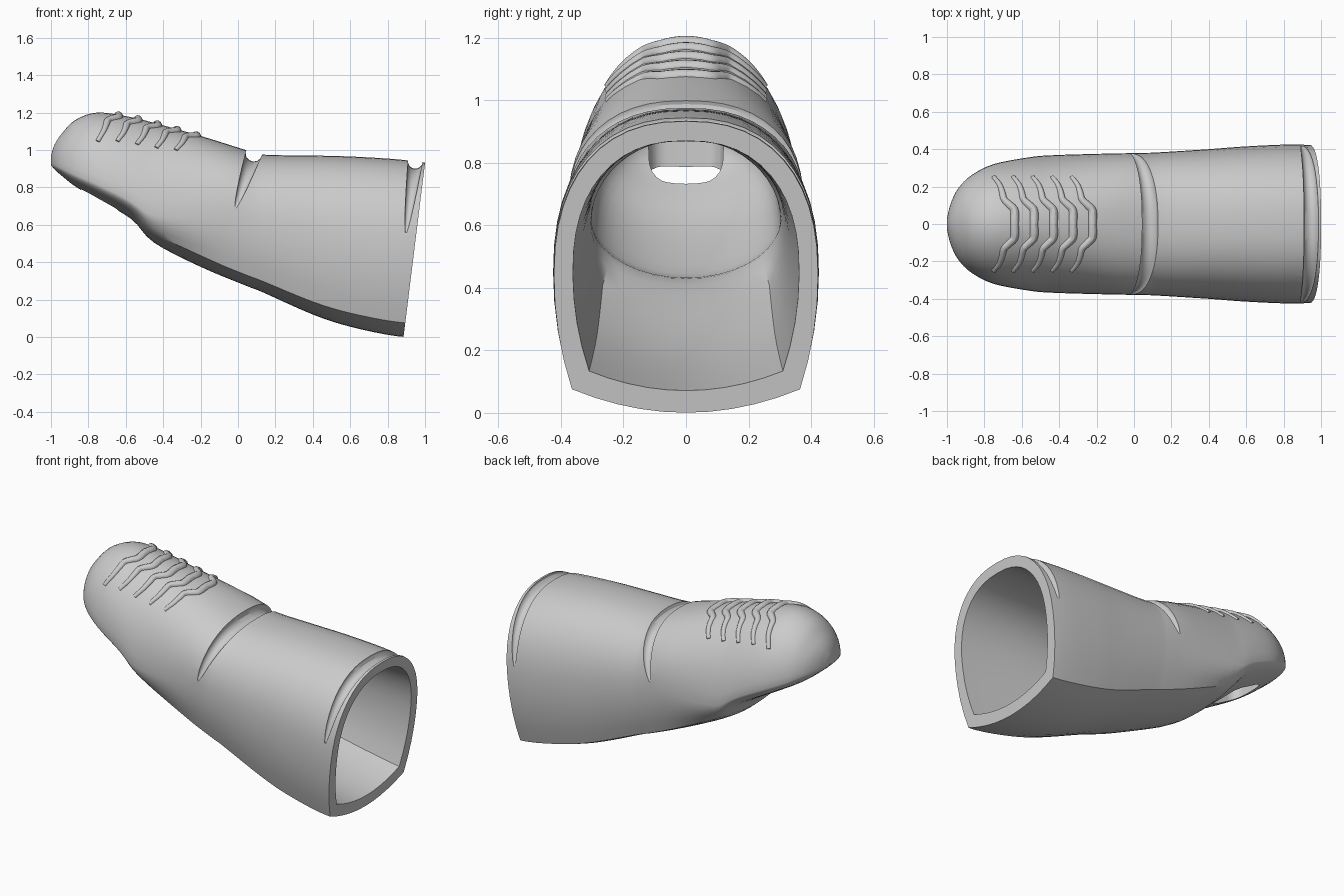
import bpy, bmesh
from math import sin, cos, pi, radians
from mathutils import Vector

if "Cube" in bpy.data.objects:
    bpy.data.objects.remove(bpy.data.objects["Cube"])


def densify(rows, steps=4):
    """Smoothly interpolate rows of numbers."""
    rows = [Vector(r) for r in rows]
    out = []
    for i in range(len(rows) - 1):
        a, b = rows[i], rows[i + 1]
        m0 = (b - rows[i - 1]) / 2 if i else b - a
        m1 = (rows[i + 2] - a) / 2 if i + 2 < len(rows) else b - a
        for k in range(steps):
            t = k / steps
            out.append(a * (2*t**3 - 3*t*t + 1) + m0 * (t**3 - 2*t*t + t)
                       + b * (3*t*t - 2*t**3) + m1 * (t**3 - t*t))
    return out + [rows[-1]]


def stations(rows, start, end, roundness, drop):
    """Sections of (x, half width, top, bottom, roundness, widest height, arch power)."""
    out = []
    for x, w, top, bottom in densify(rows):
        t = min(max((start - x) / (start - end), 0), 1)
        mid = bottom + (0.47 - drop * t) * (top - bottom)
        out.append(Vector((x, w, top, bottom, roundness * t, mid, 2.35 - 0.4 * t)))
    return out


def station_at(sections, x):
    for a, b in zip(sections, sections[1:]):
        if x <= b[0]:
            return a.lerp(b, (x - a[0]) / (b[0] - a[0]))
    return sections[-1]


def arch(st, a):
    """Point on the upper arch of a section, a = 0 to pi."""
    x, w, top, bottom, r, mid, power = st
    c = cos(a)
    y = w * abs(c) ** (2 / power) * (1 if c > 0 else -1)
    return Vector((x, y, mid + (top - mid) * max(sin(a), 0) ** (2 / power)))


def section(st):
    """Arched top, tapering sides, creased corners and belly, or a round underside."""
    x, w, top, bottom, r, mid, power = st
    corner = bottom + 0.08 * (top - bottom)
    side = [(w * (1 - 0.14 * t * t), mid + (corner - mid) * t) for t in (0.25, 0.5, 0.75, 1)]
    low = [Vector((x, -y, z)) for y, z in side]
    for i in range(1, 10):
        u = i / 5 - 1
        low.append(Vector((x, 0.86 * w * u, bottom + (corner - bottom) * u * u)))
    low += [Vector((x, y, z)) for y, z in reversed(side)]
    pts = [arch(st, pi * i / 24) for i in range(25)]
    for i, p in enumerate(low):
        a = pi * (i + 1) / 18
        pts.append(p.lerp(Vector((x, -w * cos(a), mid - (mid - bottom) * sin(a))), r))
    return pts


def add_object(name, bm):
    bmesh.ops.recalc_face_normals(bm, faces=bm.faces)
    mesh = bpy.data.meshes.new(name)
    bm.to_mesh(mesh)
    bm.free()
    ob = bpy.data.objects.new(name, mesh)
    bpy.context.collection.objects.link(ob)
    return ob


def loft(sections):
    bm = bmesh.new()
    rings = [[bm.verts.new(p) for p in section(s)] for s in sections]
    for r, q in zip(rings, rings[1:]):
        for i in range(len(r)):
            j = (i + 1) % len(r)
            bm.faces.new((r[i], r[j], q[j], q[i]))
    bm.faces.new(rings[0])
    bm.faces.new(rings[-1])
    return bm


def select_only(ob):
    bpy.ops.object.select_all(action='DESELECT')
    ob.select_set(True)
    bpy.context.view_layer.objects.active = ob


def tube(name, points, radii, depth):
    """Round tube through the points, as a closed mesh."""
    cu = bpy.data.curves.new(name, 'CURVE')
    cu.dimensions = '3D'
    cu.bevel_depth, cu.bevel_resolution, cu.use_fill_caps = depth, 4, True
    sp = cu.splines.new('POLY')
    sp.points.add(len(points) - 1)
    for p, co, r in zip(sp.points, points, radii):
        p.co, p.radius = (*co, 1), r
    ob = bpy.data.objects.new(name, cu)
    bpy.context.collection.objects.link(ob)
    select_only(ob)
    bpy.ops.object.convert(target='MESH')
    return bpy.context.view_layer.objects.active


def cut(target, cutter):
    cutter.hide_render = True
    mod = target.modifiers.new("cut", 'BOOLEAN')
    mod.operation, mod.solver, mod.object = 'DIFFERENCE', 'EXACT', cutter
    select_only(target)
    bpy.ops.object.modifier_apply(modifier=mod.name)
    bpy.data.objects.remove(cutter)


# Outer shell, trimmed by a slanted plane at the open end
outer = stations([
    (-1, .03, .97, .92), (-.98, .11, 1.03, .895), (-.94, .19, 1.09, .86),
    (-.87, .26, 1.16, .805), (-.75, .32, 1.2, .735), (-.57, .355, 1.175, .63),
    (-.45, .367, 1.145, .505), (-.2, .375, 1.075, .375), (.04, .38, 1, .275),
    (.13, .383, .975, .24), (.4, .4, .97, .12), (.6, .415, .965, .055),
    (.85, .425, .95, .004), (1.06, .415, .925, -.005)], -.05, -.55, .35, .3)
bm = loft(outer)
trim = bmesh.ops.bisect_plane(bm, geom=bm.verts[:] + bm.edges[:] + bm.faces[:],
                              plane_co=(1, 0, .93), plane_no=(.93, 0, -.115),
                              clear_outer=True)
edges = [e for e in trim["geom_cut"] if isinstance(e, bmesh.types.BMEdge)]
bmesh.ops.holes_fill(bm, edges=edges, sides=0)
shell = add_object("finger_shell", bm)

# Hollow for the finger: wide chamber that turns into a round pocket
inner = stations([
    (-.72, .04, .9, .84), (-.68, .15, .94, .77), (-.6, .22, .95, .7),
    (-.45, .28, .94, .58), (-.2, .3, .89, .445), (-.06, .305, .87, .41), (.4, .33, .87, .2),
    (.9, .36, .87, .07), (1.1, .365, .87, .05)], -.02, -.14, 1, .05)
cut(shell, add_object("cavity_cutter", loft(inner)))

# Rounded slot through the underside of the tip
bm = bmesh.new()
bmesh.ops.create_cube(bm, size=1)
bmesh.ops.scale(bm, vec=(.2, .24, .33), verts=bm.verts)
bmesh.ops.translate(bm, vec=(-.74, 0, .765), verts=bm.verts)
upright = [e for e in bm.edges if abs(e.verts[0].co.z - e.verts[1].co.z) > .1]
bmesh.ops.bevel(bm, geom=upright, offset=.06, segments=5, profile=.5, affect='EDGES')
cut(shell, add_object("slot_cutter", bm))

# Two knuckle grooves across the top, fading out down the sides
for x0, slope, start, depth in ((.085, .3, 6, .045), (.948, .13, 10, .04)):
    pts, radii = [], []
    base = station_at(outer, x0)
    for i in range(41):
        a = radians(start + (180 - 2 * start) * i / 40)
        x = x0 + slope * (arch(base, a).z - base[2])
        pts.append(arch(station_at(outer, x), a))
        radii.append(max(.1, sin(pi * i / 40) ** .5))
    cut(shell, tube("groove_cutter", pts, radii, depth))

# Wavy grip ridges on top of the tip
WAVE = [(0, 0), (.07, 0), (.1, -.025), (.13, -.055), (.17, -.065), (.21, -.08), (.25, -.11)]
path = densify([(-y, d) for y, d in reversed(WAVE[1:])] + WAVE)
ridges = []
for n in range(5):
    pts, radii = [], []
    for y, d in path:
        x = -.64 + .104 * n + d
        w, top, bottom, r, mid, power = station_at(outer, x)[1:]
        z = mid + (top - mid) * (1 - (abs(y) / w) ** power) ** (1 / power)
        pts.append((x, y, z - .006))
        radii.append(1 - 2.6 * max(abs(y) - .06, 0))
    ridges.append(tube("grip_ridge", pts, radii, .024))

# Soft shading with crisp creases
for ob in [shell] + ridges:
    select_only(ob)
    bpy.ops.object.shade_smooth_by_angle(angle=radians(30))
